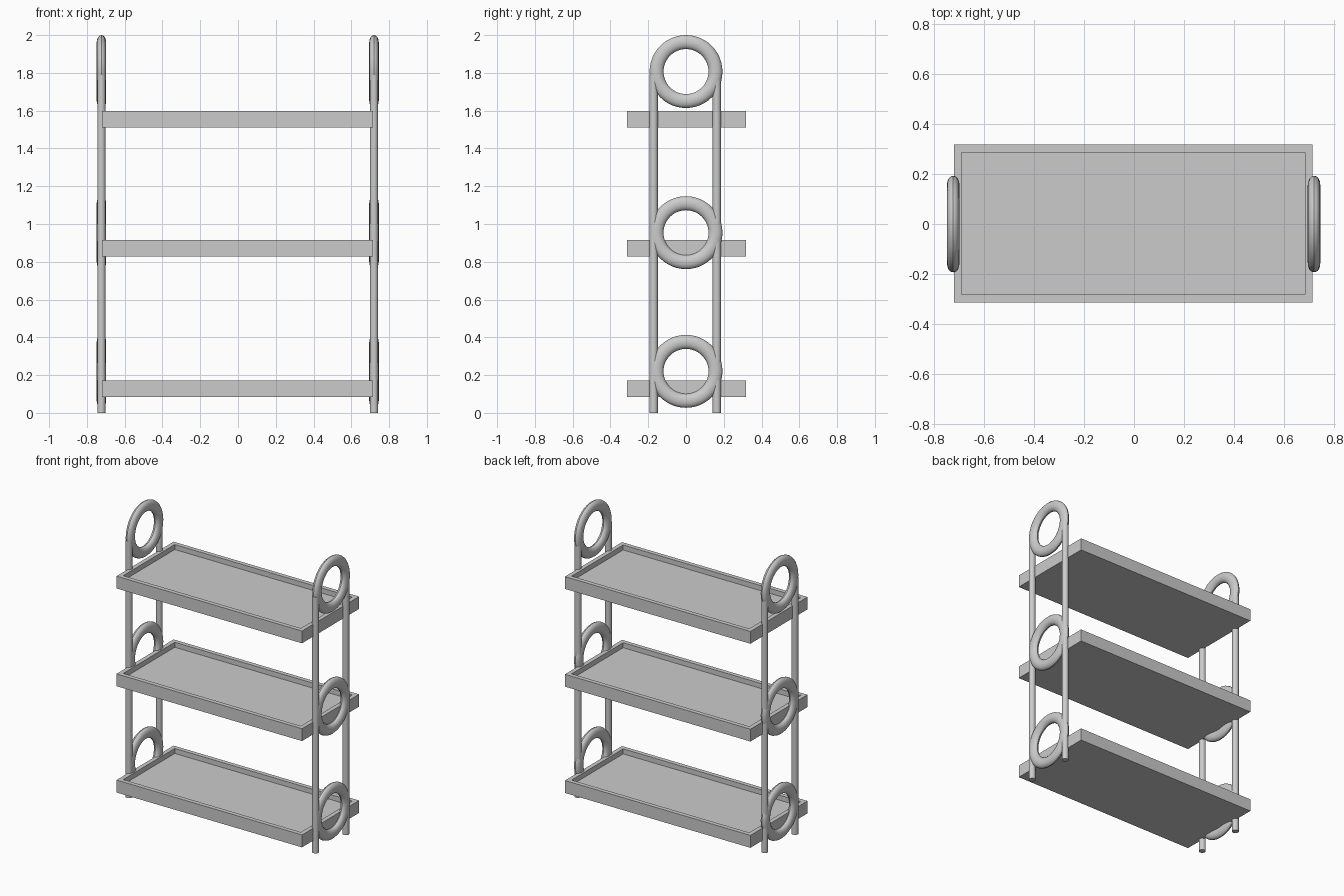
import bpy, bmesh

if "Cube" in bpy.data.objects:
    bpy.data.objects.remove(bpy.data.objects["Cube"])

SIDES = {"left": -0.723, "right": 0.72}


def smooth(obj):
    bpy.context.view_layer.objects.active = obj
    bpy.ops.object.shade_smooth_by_angle()


# Tray shelf: box with a raised rim around a recessed floor
def tray(name, z0, z1, rim=0.043, depth=0.035):
    bm = bmesh.new()
    bmesh.ops.create_cube(bm, size=1)
    for v in bm.verts:
        v.co.x = v.co.x * 1.434 - 0.003
        v.co.y = v.co.y * 0.63 + 0.002
        v.co.z = z0 if v.co.z < 0 else z1
    bm.normal_update()
    top = max(bm.faces, key=lambda f: f.normal.z)
    bmesh.ops.inset_region(bm, faces=[top], thickness=rim)
    floor = bmesh.ops.extrude_discrete_faces(bm, faces=[top])["faces"][0]
    bmesh.ops.translate(bm, verts=floor.verts, vec=(0, 0, -depth))
    mesh = bpy.data.meshes.new(name)
    bm.to_mesh(mesh)
    bm.free()
    bpy.context.collection.objects.link(bpy.data.objects.new(name, mesh))


# Ring: torus facing sideways, slightly flattened along x
def ring(name, x, z):
    bpy.ops.mesh.primitive_torus_add(major_segments=48, minor_segments=16,
                                     major_radius=0.156, minor_radius=0.037)
    obj = bpy.context.object
    obj.name = name
    obj.scale.z = 0.68
    obj.rotation_euler.y = 1.5707963
    obj.location = (x, 0, z)
    bpy.ops.object.transform_apply(location=False)
    smooth(obj)


# Upright pole, ending inside the top ring
def pole(name, x, y, height=1.79):
    bpy.ops.mesh.primitive_cylinder_add(vertices=24, radius=0.022, depth=height,
                                        location=(x, y, height / 2))
    bpy.context.object.name = name
    smooth(bpy.context.object)


for level, z0, z1, ring_z in (("lower", 0.085, 0.172, 0.22),
                              ("middle", 0.828, 0.914, 0.954),
                              ("upper", 1.511, 1.597, 1.807)):
    tray(level + "_shelf", z0, z1)
    for side, x in SIDES.items():
        ring(f"{level}_{side}_ring", x, ring_z)

for side, x in SIDES.items():
    pole(f"front_{side}_pole", x, -0.171)
    pole(f"back_{side}_pole", x, 0.163)
